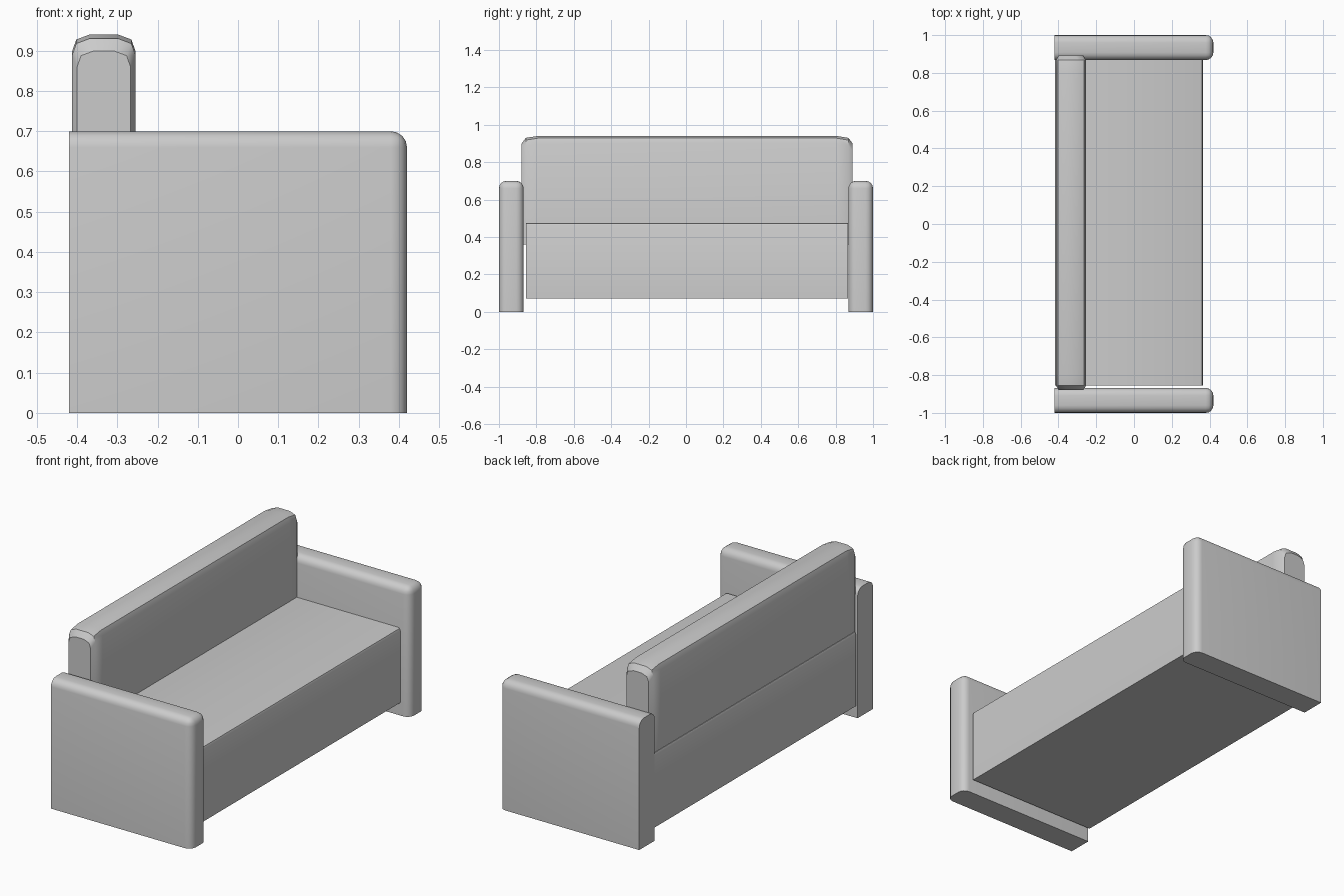
import bpy, bmesh
from mathutils import Vector

if "Cube" in bpy.data.objects:
    bpy.data.objects.remove(bpy.data.objects["Cube"])


def finish(name, bm):
    bmesh.ops.recalc_face_normals(bm, faces=bm.faces)
    me = bpy.data.meshes.new(name)
    bm.to_mesh(me)
    bm.free()
    ob = bpy.data.objects.new(name, me)
    bpy.context.collection.objects.link(ob)
    bpy.ops.object.select_all(action='DESELECT')
    bpy.context.view_layer.objects.active = ob
    ob.select_set(True)
    bpy.ops.object.shade_smooth_by_angle(angle=0.6)
    return ob


def box(name, lo, hi, radius, segments, pick):
    """Box between two corners; edges chosen by pick(a, b) are rounded."""
    bm = bmesh.new()
    bmesh.ops.create_cube(bm, size=1)
    lo, hi = Vector(lo), Vector(hi)
    edges = [e for e in bm.edges if pick(e.verts[0].co, e.verts[1].co)]
    for v in bm.verts:
        v.co = Vector([lo[i] + (v.co[i] + 0.5) * (hi[i] - lo[i]) for i in range(3)])
    bmesh.ops.bevel(bm, geom=edges, offset=radius, segments=segments,
                    profile=0.5, affect='EDGES')
    return finish(name, bm)


def arm_edges(a, b):
    # every edge of the top and front except those on the back and floor
    front = a.x > 0 and b.x > 0
    top = a.z > 0 and b.z > 0
    back = a.x < 0 and b.x < 0
    floor = a.z < 0 and b.z < 0
    return (front or top) and not back and not floor


# Arms
for side, y0, y1 in (("left", -1.0, -0.868), ("right", 0.868, 1.0)):
    box("arm_" + side, (-0.42, y0, 0), (0.42, y1, 0.70), 0.04, 4, arm_edges)

# Seat, with softened top front and back edges
box("seat", (-0.418, -0.855, 0.07), (0.365, 0.867, 0.475), 0.014, 2,
    lambda a, b: a.z > 0 and b.z > 0 and a.x == b.x)

# Backrest: rounded profile lofted along y, tapering at both ends
profile = [(-0.412, 0.36), (-0.412, 0.90), (-0.402, 0.928), (-0.37, 0.94),
           (-0.297, 0.94), (-0.265, 0.928), (-0.255, 0.90), (-0.255, 0.36)]
stations = [(0.885, 0.04, 0.012), (0.862, 0.01, 0.0), (0.80, 0.0, 0.0)]
stations = [(-y, dz, dx) for y, dz, dx in stations] + stations[::-1]
bm = bmesh.new()
rings = []
for y, dz, dx in stations:
    ring = []
    for x, z in profile:
        inset = dx if x < -0.33 else -dx
        ring.append(bm.verts.new((x + inset, y + 0.006, z - (dz if z > 0.5 else 0))))
    rings.append(ring)
n = len(profile)
for a, b in zip(rings, rings[1:]):
    for i in range(n):
        j = (i + 1) % n
        bm.faces.new((a[i], a[j], b[j], b[i]))
bm.faces.new(rings[0])
bm.faces.new(rings[-1])
finish("backrest", bm)
